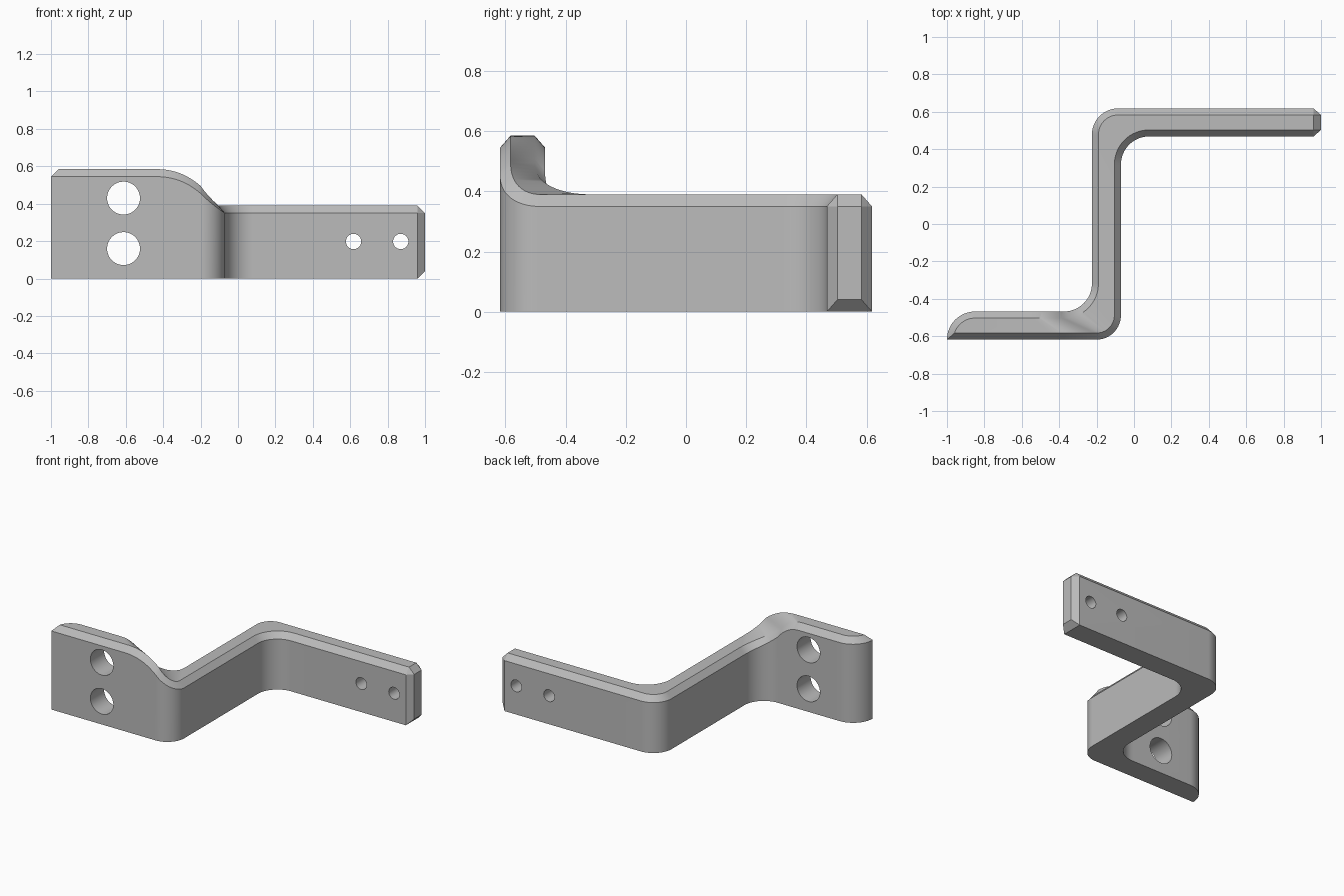
import bpy, bmesh
from math import sin, cos, asin, radians, pi

if "Cube" in bpy.data.objects:
    bpy.data.objects.remove(bpy.data.objects["Cube"])

LOW, HIGH = 0.39, 0.585        # heights of the low arm and the tall plate
BEND_H = 0.495                 # height where the lower bend starts
CH, INSET = 0.04, 0.035        # top chamfer height and width
FRONT, BACK = -0.618, 0.618
THICK = 0.15
N = 16                         # segments per bend


def arc(centre, radius, start, end):
    pts = []
    for i in range(N + 1):
        a = radians(start + (end - start) * i / N)
        pts.append((centre[0] + radius * cos(a), centre[1] + radius * sin(a)))
    return pts


def rail(front_side, d):
    """Plan line of one side of the bracket, moved inward by d."""
    r = THICK - d
    first = asin(d / r)
    pts = []
    # rounded free end of the tall plate
    for i in range(N + 1):
        a = first + (pi / 2 - first) * i / N
        y = d if front_side else r * sin(a)
        pts.append((-0.85 - r * cos(a), FRONT + y))
    # sloping stretch of the tall plate, then the two bends
    x0, x1 = (-0.45, -0.2) if front_side else (-0.55, -0.375)
    y = pts[-1][1]
    pts += [(x0 + (x1 - x0) * i / N, y) for i in range(N)]
    if front_side:
        pts += arc((-0.2, -0.488), 0.13 - d, -90, 0)
        pts += arc((0.08, 0.318), 0.15 + d, 180, 90)
    else:
        pts += arc((-0.375, -0.318), 0.15 + d, -90, 0)
        pts += arc((-0.085, 0.478), 0.14 - d, 180, 90)
    pts.append((0.96, pts[-1][1]))
    return pts


# top height at each station along the rails
heights = [HIGH] * (N + 1)
heights += [HIGH - (HIGH - BEND_H) * (i / N) ** 2.4 for i in range(N)]
heights += [LOW + (BEND_H - LOW) * (1 - i / N) ** 2 for i in range(N + 1)]
heights += [LOW] * (N + 2)

# cross-sections lofted along the rails
rings = []
for a, ai, bi, b, h in zip(rail(True, 0), rail(True, INSET),
                           rail(False, INSET), rail(False, 0), heights):
    rings.append([(*a, 0), (*a, h - CH), (*ai, h),
                  (*bi, h), (*b, h - CH), (*b, 0)])

# chamfered tip of the long arm
ya, yb = BACK - THICK + INSET, BACK - INSET
top = LOW - CH
rings.append([(1, ya, CH), (1, ya, top), (1, ya, top),
              (1, yb, top), (1, yb, top), (1, yb, CH)])

bm = bmesh.new()
loops = [[bm.verts.new(p) for p in ring] for ring in rings]
for p, q in zip(loops, loops[1:]):
    for i in range(6):
        j = (i + 1) % 6
        bm.faces.new((p[i], p[j], q[j], q[i]))
bm.faces.new(loops[-1])
bmesh.ops.remove_doubles(bm, verts=bm.verts, dist=0.0002)
bmesh.ops.recalc_face_normals(bm, faces=bm.faces)
mesh = bpy.data.meshes.new("bracket")
bm.to_mesh(mesh)
bm.free()
bracket = bpy.data.objects.new("bracket", mesh)
bpy.context.collection.objects.link(bracket)

# single grey metal colour
grey = bpy.data.materials.new("grey_metal")
grey.use_nodes = True
colour = (0.5, 0.5, 0.5, 1)
grey.diffuse_color = colour
grey.node_tree.nodes["Principled BSDF"].inputs["Base Color"].default_value = colour
mesh.materials.append(grey)


# bolt holes through the plate and the arm
def drill(x, y, z, radius):
    bpy.ops.mesh.primitive_cylinder_add(vertices=48, radius=radius, depth=0.4,
                                        location=(x, y, z), rotation=(pi / 2, 0, 0))
    cutter = bpy.context.object
    cutter.name = "hole_cutter"
    cutter.hide_render = True
    cutter.data.materials.append(grey)
    mod = bracket.modifiers.new("hole", "BOOLEAN")
    mod.operation = "DIFFERENCE"
    mod.solver = "EXACT"
    mod.object = cutter
    bpy.context.view_layer.objects.active = bracket
    bpy.ops.object.modifier_apply(modifier=mod.name)
    bpy.data.objects.remove(cutter)


for z in (0.16, 0.43):
    drill(-0.612, FRONT + THICK / 2, z, 0.088)
for x in (0.618, 0.87):
    drill(x, BACK - THICK / 2, 0.198, 0.041)

bpy.ops.object.select_all(action="DESELECT")
bracket.select_set(True)
bpy.context.view_layer.objects.active = bracket
bpy.ops.object.shade_smooth_by_angle(angle=radians(30))
